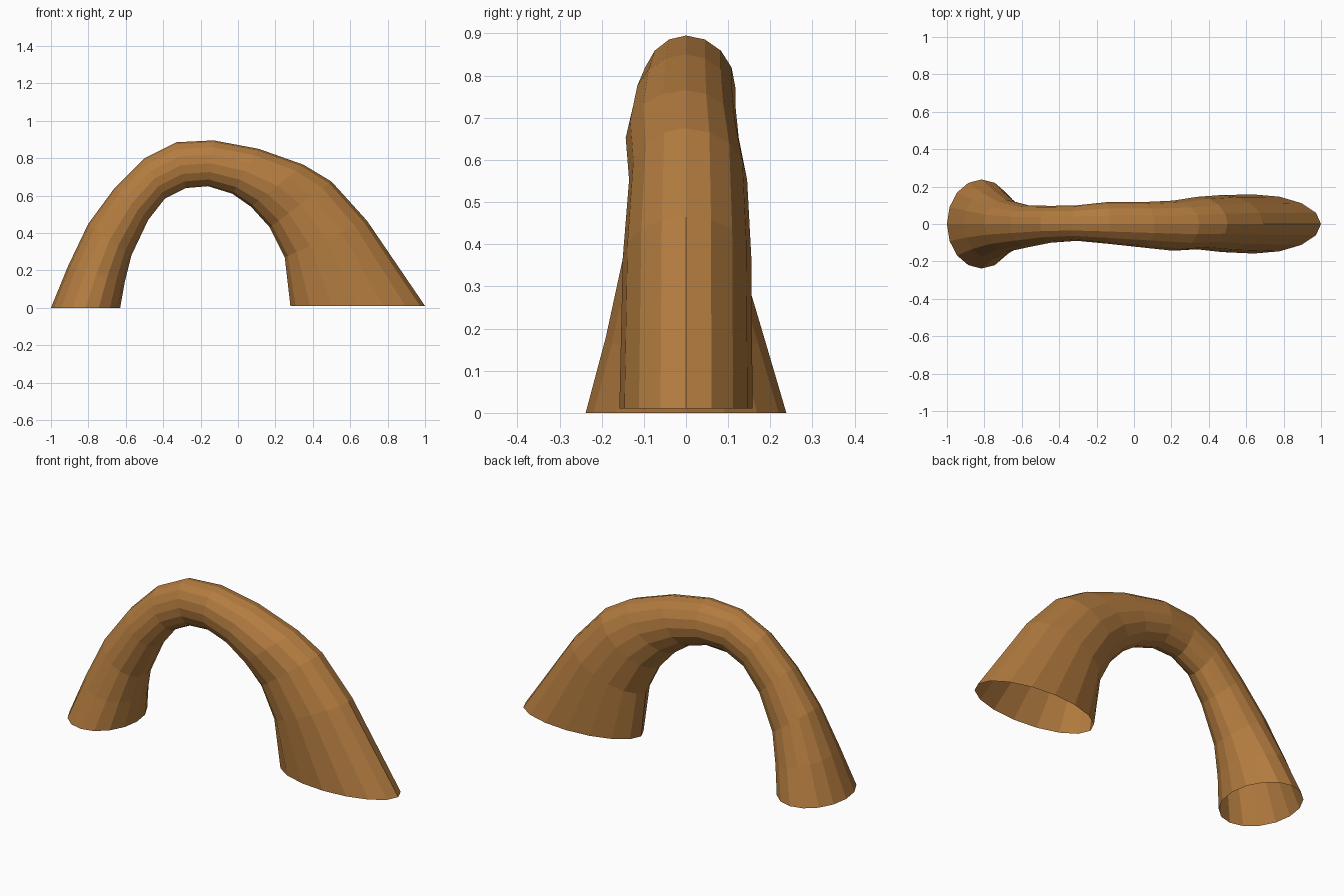
import bpy, bmesh, math

if "Cube" in bpy.data.objects:
    bpy.data.objects.remove(bpy.data.objects["Cube"])

SIDES = 16
# stations along the arch: outer x, outer z, inner x, inner z, front y, back y
STATIONS = [
    (-1.00, 0.00, -0.63, 0.00, -0.238, 0.238),
    (-0.91, 0.22, -0.605, 0.14, -0.19, 0.185),
    (-0.80, 0.45, -0.57, 0.28, -0.15, 0.13),
    (-0.66, 0.64, -0.48, 0.47, -0.125, 0.10),
    (-0.50, 0.80, -0.39, 0.585, -0.10, 0.097),
    (-0.33, 0.885, -0.28, 0.64, -0.09, 0.10),
    (-0.13, 0.895, -0.16, 0.65, -0.105, 0.117),
    (0.11, 0.85, -0.03, 0.61, -0.125, 0.117),
    (0.35, 0.765, 0.07, 0.54, -0.143, 0.125),
    (0.50, 0.675, 0.17, 0.43, -0.135, 0.145),
    (0.69, 0.465, 0.25, 0.27, -0.15, 0.155),
    (1.00, 0.01, 0.28, 0.01, -0.158, 0.158),
]

mat = bpy.data.materials.new("sandstone brown")
mat.diffuse_color = (0.45, 0.20, 0.05, 1)
mat.use_nodes = True
mat.node_tree.nodes["Principled BSDF"].inputs["Base Color"].default_value = mat.diffuse_color

# rock arch: an open faceted tube lofted through oval rings
bm = bmesh.new()
rings = []
for ox, oz, ix, iz, y0, y1 in STATIONS:
    ring = []
    for k in range(SIDES):
        a = 2 * math.pi * k / SIDES
        t = (1 + math.cos(a)) / 2          # 1 = outer edge, 0 = inner edge
        y = (y0 + y1) / 2 * abs(math.sin(a)) + (y1 - y0) / 2 * math.sin(a)
        ring.append(bm.verts.new((ix + (ox - ix) * t, y, iz + (oz - iz) * t)))
    rings.append(ring)
for a, b in zip(rings, rings[1:]):
    for k in range(SIDES):
        j = (k + 1) % SIDES
        bm.faces.new((a[k], a[j], b[j], b[k]))
bmesh.ops.recalc_face_normals(bm, faces=bm.faces)
# make sure the top of the arch faces up
top = max(bm.faces, key=lambda f: f.calc_center_median().z)
if top.normal.z < 0:
    bmesh.ops.reverse_faces(bm, faces=bm.faces)

mesh = bpy.data.meshes.new("rock_arch")
bm.to_mesh(mesh)
bm.free()
mesh.materials.append(mat)
bpy.context.collection.objects.link(bpy.data.objects.new("rock_arch", mesh))
